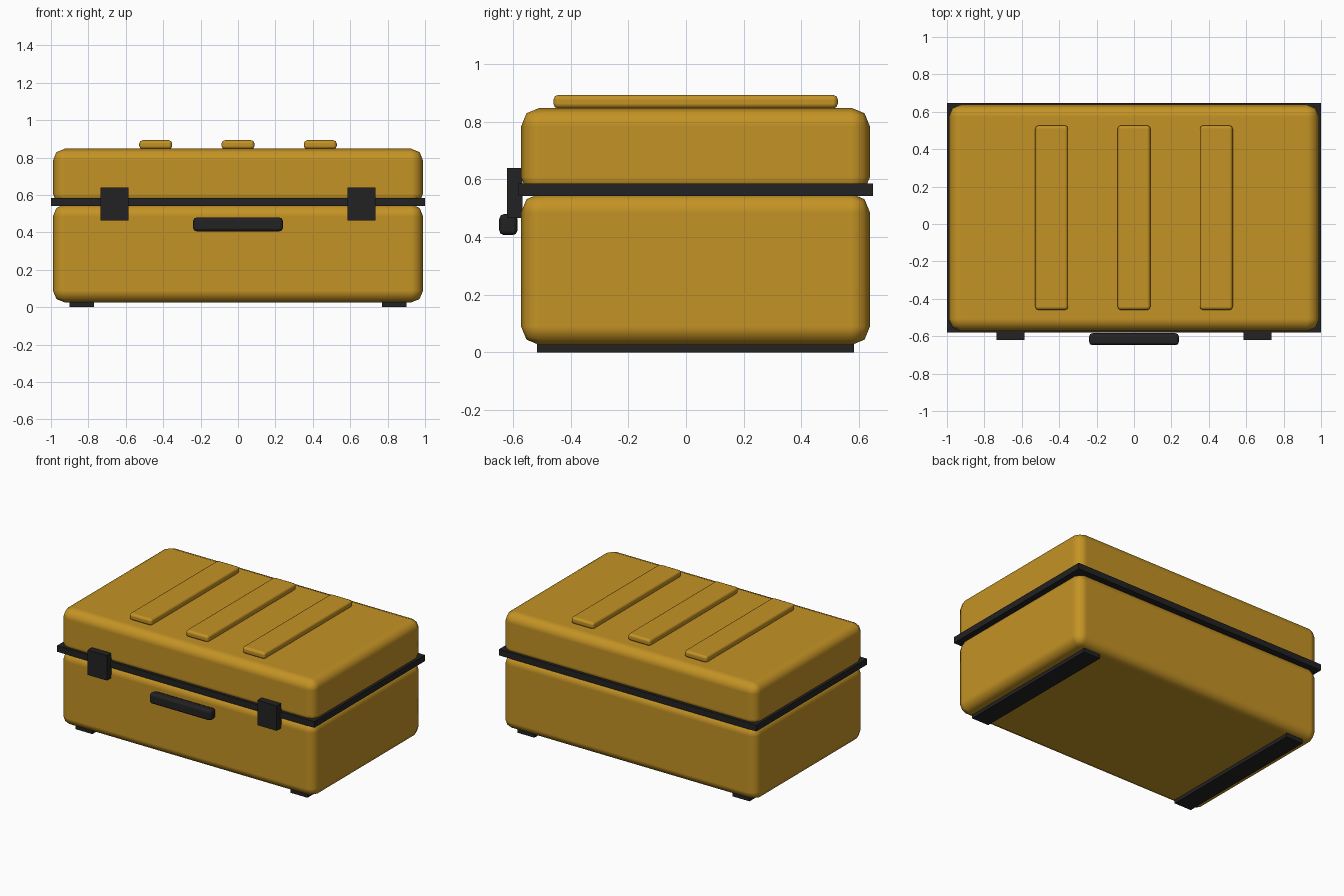
import bpy

cube = bpy.data.objects.get("Cube")
if cube:
    bpy.data.objects.remove(cube, do_unlink=True)


def material(name, colour):
    m = bpy.data.materials.new(name)
    m.use_nodes = True
    m.diffuse_color = colour
    bsdf = m.node_tree.nodes["Principled BSDF"]
    bsdf.inputs["Base Color"].default_value = colour
    bsdf.inputs["Roughness"].default_value = 0.6
    return m


yellow = material("mustard yellow", (0.55, 0.29, 0.018, 1))
black = material("rubber black", (0.016, 0.016, 0.017, 1))


def box(name, x, y, z, mat, bevel=0.0, segments=2):
    """Box from (min, max) ranges, with optional rounded edges."""
    ranges = (x, y, z)
    bpy.ops.mesh.primitive_cube_add(size=1, location=[(a + b) / 2 for a, b in ranges])
    ob = bpy.context.object
    ob.name = name
    ob.scale = [b - a for a, b in ranges]
    bpy.ops.object.transform_apply(location=False, rotation=False, scale=True)
    ob.data.materials.append(mat)
    if bevel:
        for p in ob.data.polygons:
            p.use_smooth = True
        mod = ob.modifiers.new("rounded edges", "BEVEL")
        mod.width = bevel
        mod.segments = segments
        mod.harden_normals = True
    return ob


# Shells and the seal between them
shell_x, shell_y = (-0.99, 0.99), (-0.572, 0.638)
box("lower_shell", shell_x, shell_y, (0.025, 0.55), yellow, 0.065)
box("lid", shell_x, shell_y, (0.543, 0.848), yellow, 0.065)
box("seam_seal", (-1, 1), (-0.581, 0.648), (0.542, 0.585), black)

# Raised ribs on the lid
for name, cx in (("right", -0.44), ("middle", 0), ("left", 0.44)):
    box(name + "_lid_rib", (cx - 0.088, cx + 0.088), (-0.46, 0.527),
        (0.845, 0.893), yellow, 0.018)

# Latches and bottom runners on both sides
for name, s in (("right", -1), ("left", 1)):
    box(name + "_latch", sorted((s * 0.585, s * 0.735)), (-0.62, -0.567),
        (0.465, 0.64), black)
    box(name + "_runner", sorted((s * 0.77, s * 0.902)), (-0.517, 0.583),
        (0, 0.04), black)

# Front carrying handle
box("handle", (-0.24, 0.24), (-0.648, -0.584), (0.406, 0.48), black, 0.018)
